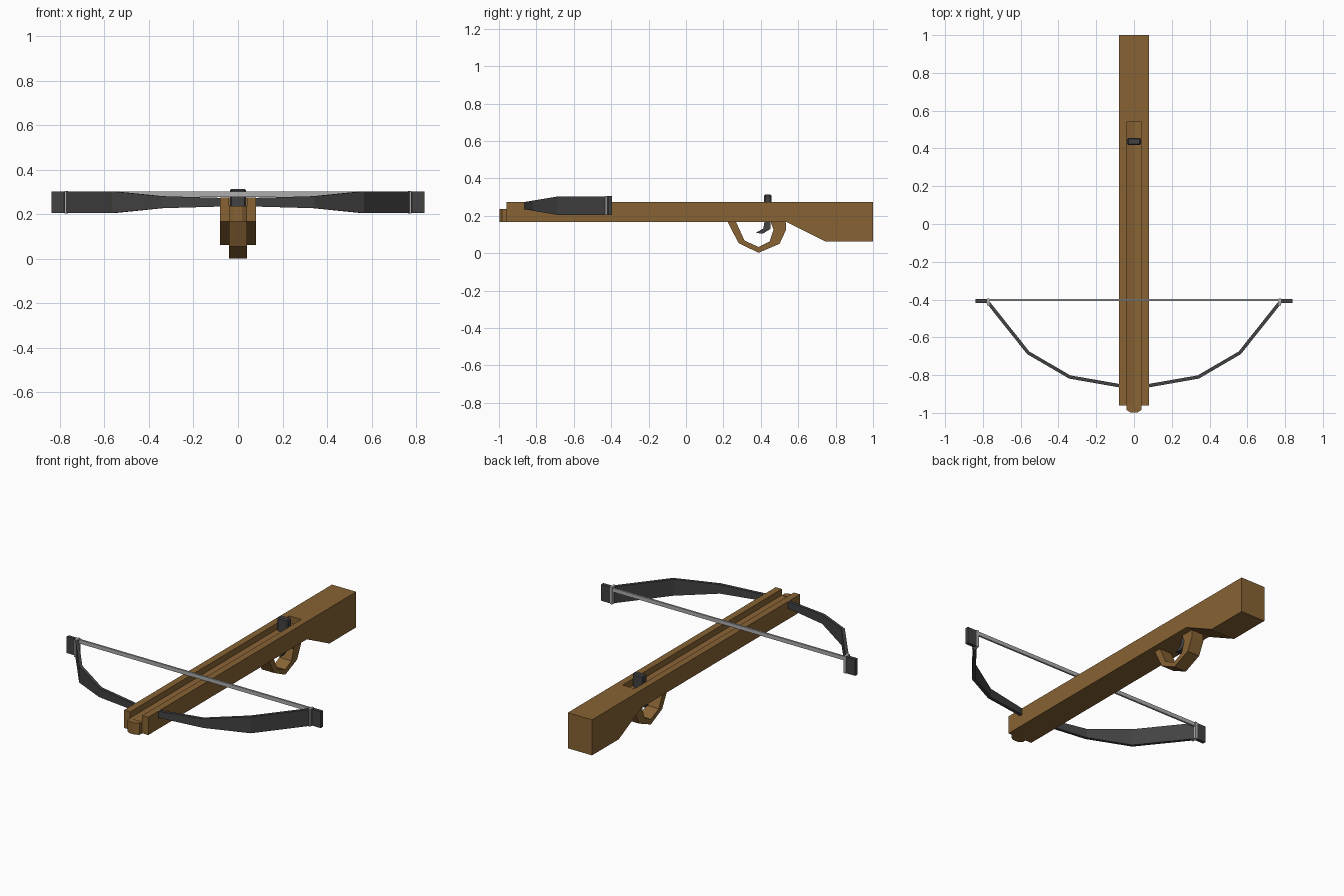
import bpy, bmesh
from mathutils import Vector

if "Cube" in bpy.data.objects:
    bpy.data.objects.remove(bpy.data.objects["Cube"])


def material(name, rgb):
    m = bpy.data.materials.new(name)
    m.diffuse_color = (*rgb, 1)
    m.use_nodes = True
    m.node_tree.nodes["Principled BSDF"].inputs["Base Color"].default_value = m.diffuse_color
    return m


WOOD = material("brown wood", (0.245, 0.125, 0.034))
STEEL = material("dark steel", (0.055, 0.055, 0.057))
CORD = material("pale cord", (0.42, 0.42, 0.42))


def finish(bm, name, mat):
    bmesh.ops.recalc_face_normals(bm, faces=bm.faces)
    me = bpy.data.meshes.new(name)
    bm.to_mesh(me)
    bm.free()
    ob = bpy.data.objects.new(name, me)
    me.materials.append(mat)
    bpy.context.collection.objects.link(ob)
    return ob


def prism(name, points, direction, mat):
    """Extrude a flat outline along a direction."""
    bm = bmesh.new()
    f = bm.faces.new([bm.verts.new(p) for p in points])
    new = bmesh.ops.extrude_face_region(bm, geom=[f])["geom"]
    bmesh.ops.translate(bm, vec=Vector(direction),
                        verts=[v for v in new if isinstance(v, bmesh.types.BMVert)])
    return finish(bm, name, mat)


def side_profile(name, yz, half, mat):
    return prism(name, [(-half, y, z) for y, z in yz], (2 * half, 0, 0), mat)


def box(name, x, y, z, mat):
    return side_profile_at(name, x, [(y[0], z[0]), (y[1], z[0]), (y[1], z[1]), (y[0], z[1])], mat)


def side_profile_at(name, x, yz, mat):
    return prism(name, [(x[0], a, b) for a, b in yz], (x[1] - x[0], 0, 0), mat)


def sweep(name, rings, mat):
    """Skin a row of four-cornered rings, capped at both ends."""
    bm = bmesh.new()
    rows = [[bm.verts.new(p) for p in r] for r in rings]
    for a, b in zip(rows, rows[1:]):
        for i in range(4):
            j = (i + 1) % 4
            bm.faces.new((a[i], a[j], b[j], b[i]))
    bm.faces.new(rows[0])
    bm.faces.new(rows[-1])
    return finish(bm, name, mat)


def mirror(ob):
    ob.modifiers.new("mirror", "MIRROR").use_clip = False
    return ob


# stock with butt
stock = side_profile("stock", [(-0.96, 0.168), (0.535, 0.168), (0.747, 0.062), (1.0, 0.062),
                               (1.0, 0.274), (-0.96, 0.274)], 0.08, WOOD)

# bolt groove with a shallow V floor, cut into the stock
groove = prism("groove_cutter", [(-0.04, -1.1, 0.237), (0, -1.1, 0.229), (0.04, -1.1, 0.237),
                                 (0.04, -1.1, 0.4), (-0.04, -1.1, 0.4)], (0, 1.64, 0), WOOD)
groove.hide_render = True
groove.hide_set(True)
cut = stock.modifiers.new("groove", "BOOLEAN")
cut.operation = "DIFFERENCE"
cut.solver = "EXACT"
cut.object = groove

# pointed nose block in front of the groove
prism("nose", [(-0.04, -0.96, 0.168), (-0.04, -0.984, 0.168), (-0.018, -0.998, 0.168),
               (0.018, -0.998, 0.168), (0.04, -0.984, 0.168), (0.04, -0.96, 0.168)],
      (0, 0, 0.069), WOOD)

# trigger guard
outer = [(0.222, 0.168), (0.281, 0.054), (0.388, 0.002), (0.50, 0.05), (0.535, 0.125), (0.533, 0.17)]
inner = [(0.267, 0.168), (0.313, 0.067), (0.388, 0.033), (0.447, 0.062), (0.468, 0.125), (0.452, 0.17)]
sweep("trigger_guard", [[(-0.04, *o), (0.04, *o), (0.04, *i), (-0.04, *i)]
                        for o, i in zip(outer, inner)], WOOD)

# trigger
side_profile("trigger", [(0.452, 0.17), (0.452, 0.13), (0.412, 0.105), (0.372, 0.108),
                         (0.413, 0.132), (0.42, 0.17)], 0.018, STEEL)

# string catch on top
catch = box("string_catch", (-0.036, 0.036), (0.418, 0.456), (0.225, 0.313), STEEL)
bev = catch.modifiers.new("bevel", "BEVEL")
bev.width = 0.006
bev.segments = 1

# bow limb: x, y, half height; mirrored
limb = [(0.06, -0.859, 0.019), (0.34, -0.81, 0.027), (0.56, -0.682, 0.049), (0.775, -0.412, 0.049)]
rings = []
for i, (x, y, h) in enumerate(limb):
    a, b = limb[max(i - 1, 0)], limb[min(i + 1, 3)]
    t = Vector((b[0] - a[0], b[1] - a[1])).normalized() * 0.009
    rings.append([(x + t.y, y - t.x, 0.254 - h), (x - t.y, y + t.x, 0.254 - h),
                  (x - t.y, y + t.x, 0.254 + h), (x + t.y, y - t.x, 0.254 + h)])
mirror(sweep("bow_limb", rings, STEEL))

# limb tip plate
mirror(box("limb_tip", (0.765, 0.838), (-0.418, -0.398), (0.205, 0.303), STEEL))

# cord loop wrapped round each limb tip
mirror(box("cord_loop", (0.764, 0.779), (-0.432, -0.395), (0.203, 0.305), CORD))

# bow string
sweep("bow_string", [[(x, -0.408, 0.278), (x, -0.397, 0.278), (x, -0.397, 0.301), (x, -0.408, 0.301)]
                     for x in (-0.772, 0.772)], CORD)
